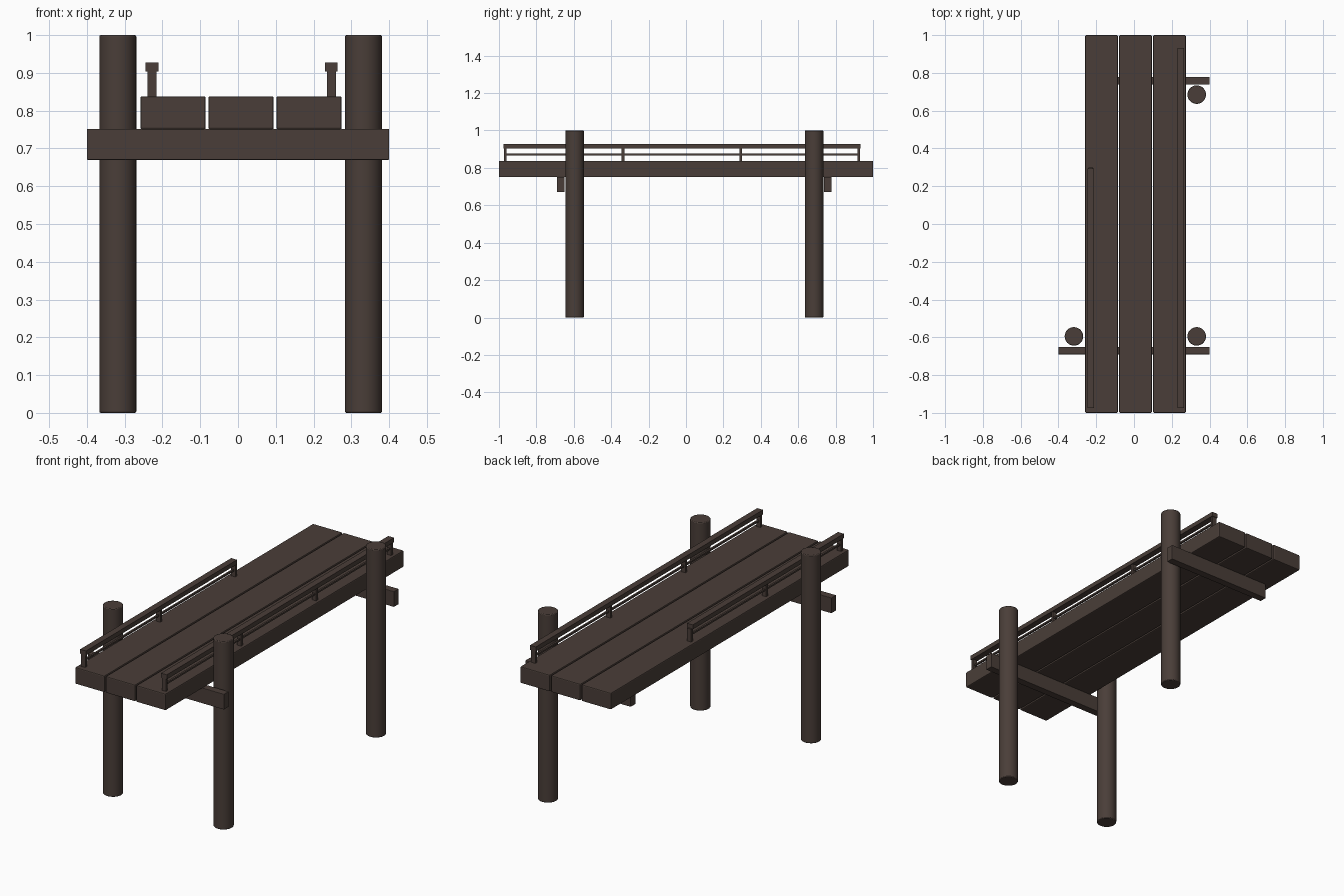
import bpy, bmesh

if "Cube" in bpy.data.objects:
    bpy.data.objects.remove(bpy.data.objects["Cube"])

wood = bpy.data.materials.new("dark brown wood")
wood.diffuse_color = (0.068, 0.048, 0.040, 1)
wood.use_nodes = True
wood.node_tree.nodes["Principled BSDF"].inputs["Base Color"].default_value = wood.diffuse_color


def finish(name, bm, bevel, smooth=False):
    mesh = bpy.data.meshes.new(name)
    bm.to_mesh(mesh)
    bm.free()
    ob = bpy.data.objects.new(name, mesh)
    bpy.context.collection.objects.link(ob)
    mesh.materials.append(wood)
    if bevel:
        mod = ob.modifiers.new("soft edges", 'BEVEL')
        mod.width = bevel
        mod.segments = 2
        mod.limit_method = 'ANGLE'
        mod.angle_limit = 1.0
    if smooth:
        bpy.ops.object.select_all(action='DESELECT')
        bpy.context.view_layer.objects.active = ob
        ob.select_set(True)
        bpy.ops.object.shade_smooth_by_angle(angle=0.6)
    return ob


def box(name, x, y, z, bevel=0.0):
    """Box from (min, max) ranges."""
    bm = bmesh.new()
    bmesh.ops.create_cube(bm, size=1)
    for v in bm.verts:
        v.co = [r[0] if c < 0 else r[1] for c, r in zip(v.co, (x, y, z))]
    return finish(name, bm, bevel)


# round piles: the back left one is missing
for name, x, y in (("front_left_pile", -0.318, -0.595),
                   ("front_right_pile", 0.332, -0.595),
                   ("back_right_pile", 0.332, 0.685)):
    bm = bmesh.new()
    bmesh.ops.create_cone(bm, cap_ends=True, segments=32,
                          radius1=0.049, radius2=0.049, depth=1)
    bmesh.ops.translate(bm, verts=bm.verts, vec=(x, y, 0.5))
    finish(name, bm, 0.004, True)

# cross beams under the deck, the back one broken short
box("front_cross_beam", (-0.4, 0.4), (-0.69, -0.65), (0.67, 0.752), 0.002)
box("back_cross_beam", (-0.22, 0.4), (0.738, 0.778), (0.67, 0.752), 0.002)

# deck planks
for i, x in enumerate((-0.172, 0.008, 0.188)):
    box(f"deck_plank_{i + 1}", (x - 0.0865, x + 0.0865), (-1, 1),
        (0.75, 0.838), 0.005)

# low railings, the left one ending early
for side, x, end, count in (("left", -0.228, 0.293, 3),
                            ("right", 0.247, 0.933, 4)):
    box(f"{side}_top_rail", (x - 0.017, x + 0.017), (-0.975, end),
        (0.904, 0.928))
    box(f"{side}_thin_rail", (x - 0.005, x + 0.005), (-0.97, end - 0.01),
        (0.867, 0.876))
    for i in range(count):
        y = -0.967 + 0.63 * i
        box(f"{side}_rail_post_{i + 1}", (x - 0.012, x + 0.012),
            (y - 0.007, y + 0.007), (0.835, 0.906))
